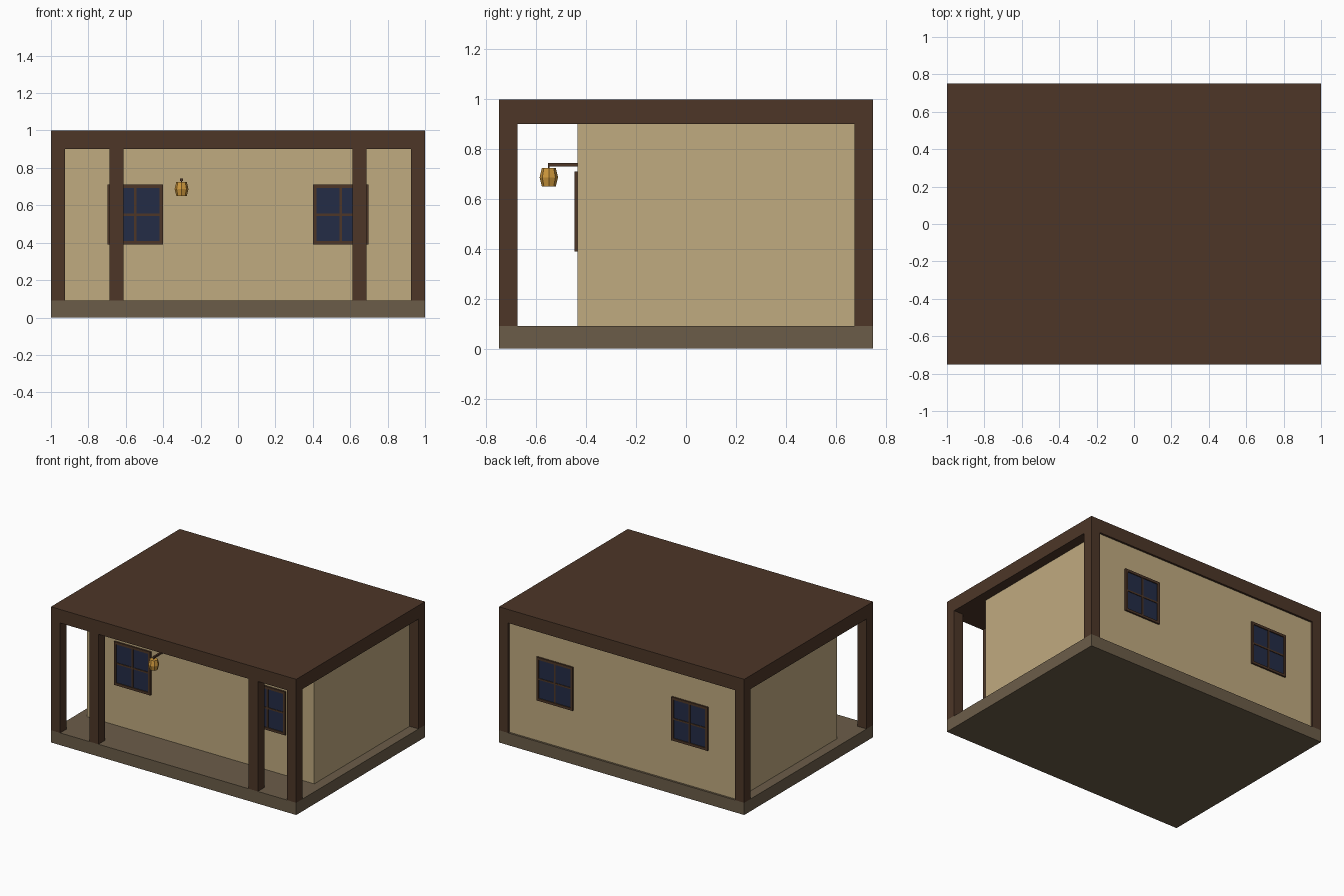
import bpy, bmesh
from math import cos, sin, pi

if "Cube" in bpy.data.objects:
    bpy.data.objects.remove(bpy.data.objects["Cube"])


def material(name, hex_rgb):
    m = bpy.data.materials.new(name)
    lin = [(int(hex_rgb[i:i + 2], 16) / 255) ** 2.2 for i in (0, 2, 4)]
    m.diffuse_color = (*lin, 1)
    m.use_nodes = True
    m.node_tree.nodes["Principled BSDF"].inputs["Base Color"].default_value = m.diffuse_color
    return m


STONE = material("stone", "6B5D4A")
WOOD = material("dark_wood", "4E392C")
PLASTER = material("plaster", "BFA97F")
GLASS = material("glass", "283048")
AMBER = material("amber", "CC963F")


def finish(name, bm, mat):
    bmesh.ops.recalc_face_normals(bm, faces=bm.faces)
    mesh = bpy.data.meshes.new(name)
    bm.to_mesh(mesh)
    bm.free()
    mesh.materials.append(mat)
    ob = bpy.data.objects.new(name, mesh)
    bpy.context.collection.objects.link(ob)
    return ob


def box(name, x, y, z, mat):
    """Box from (min, max) ranges on each axis."""
    bm = bmesh.new()
    bmesh.ops.create_cube(bm, size=1)
    for v in bm.verts:
        v.co = [r[0] if c < 0 else r[1] for c, r in zip(v.co, (x, y, z))]
    return finish(name, bm, mat)


# Floor slab, room and flat roof
FLOOR, EAVE = 0.09, 0.90
WALL_X, WALL_FRONT, WALL_BACK = 0.927, -0.436, 0.735
box("floor_slab", (-1, 1), (-0.75, 0.75), (0, FLOOR), STONE)
box("room_walls", (-WALL_X, WALL_X), (WALL_FRONT, WALL_BACK), (FLOOR, EAVE), PLASTER)
box("flat_roof", (-1, 1), (-0.75, 0.75), (EAVE, 1), WOOD)

# Corner posts and two porch posts
P = 0.0375
for name, px, py in (("corner_post", 1 - P, -0.75 + P), ("back_post", 1 - P, 0.75 - P),
                     ("porch_post", 0.65, -0.75 + P)):
    for side, s in (("left", -1), ("right", 1)):
        box(f"{name}_{side}", (s * px - P, s * px + P), (py - P, py + P), (FLOOR, EAVE), WOOD)


# Windows: glass pane, four frame rails and crossed glazing bars
def window(name, cx, wall_y, out):
    cz, w, h, f, b = 0.55, 0.148, 0.16, 0.018, 0.006

    def part(label, x, z, depth, mat):
        ys = sorted((wall_y, wall_y + out * depth))
        box(f"{name}_{label}", (cx + x[0], cx + x[1]), ys, (cz + z[0], cz + z[1]), mat)

    part("glass", (-w + f, w - f), (-h + f, h - f), 0.005, GLASS)
    part("top_rail", (-w, w), (h - f, h), 0.012, WOOD)
    part("bottom_rail", (-w, w), (-h, -h + f), 0.012, WOOD)
    part("left_stile", (-w, -w + f), (-h + f, h - f), 0.012, WOOD)
    part("right_stile", (w - f, w), (-h + f, h - f), 0.012, WOOD)
    part("upright_bar", (-b, b), (-h + f, h - f), 0.010, WOOD)
    part("cross_bar", (-w + f, w - f), (-b, b), 0.009, WOOD)


for side, s in (("left", -1), ("right", 1)):
    window(f"front_window_{side}", s * 0.55, WALL_FRONT, -1)
    window(f"back_window_{side}", s * 0.55, WALL_BACK, 1)

# Lantern: wall arm, short hanger and eight-sided barrel body
LX, LY = -0.302, -0.55
box("lantern_arm", (LX - 0.007, LX + 0.007), (LY - 0.004, WALL_FRONT), (0.731, 0.744), WOOD)
box("lantern_hanger", (LX - 0.003, LX + 0.003), (LY - 0.003, LY + 0.003), (0.722, 0.733), WOOD)

bm = bmesh.new()
N = 8
rings = [[bm.verts.new((LX + r * cos(2 * pi * i / N), LY + r * sin(2 * pi * i / N), z))
          for i in range(N)]
         for z, r in ((0.651, 0.028), (0.687, 0.037), (0.724, 0.028))]
for lo, hi in zip(rings, rings[1:]):
    for i in range(N):
        j = (i + 1) % N
        bm.faces.new((lo[i], lo[j], hi[j], hi[i]))
bm.faces.new(rings[0])
bm.faces.new(rings[-1])
finish("lantern_body", bm, AMBER)
